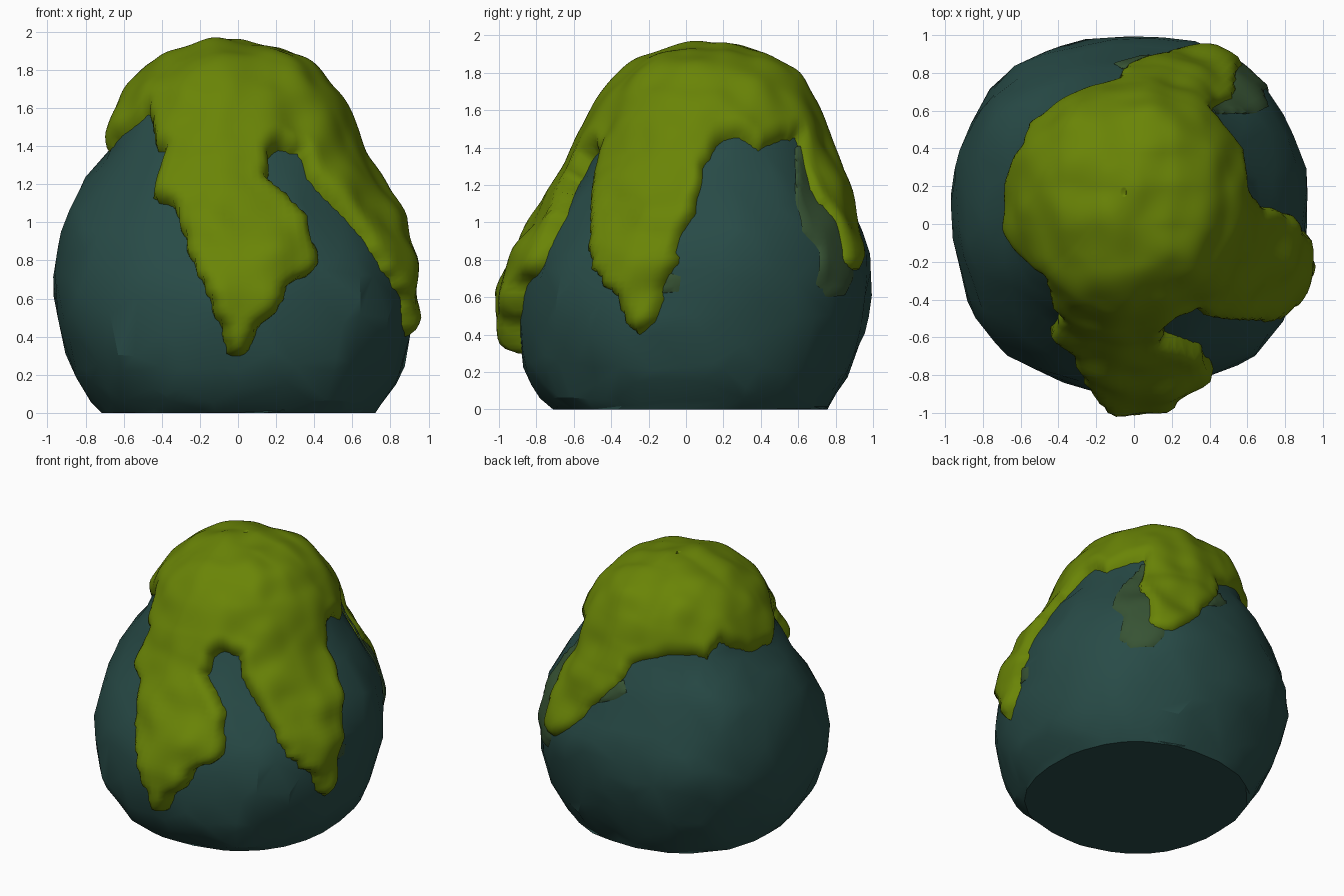
import bpy, bmesh, math
from mathutils import Vector, noise

cube = bpy.data.objects.get("Cube")
if cube:
    bpy.data.objects.remove(cube, do_unlink=True)


def material(name, rgb):
    m = bpy.data.materials.new(name)
    m.use_nodes = True
    m.diffuse_color = (*rgb, 1)
    bsdf = m.node_tree.nodes["Principled BSDF"]
    bsdf.inputs["Base Color"].default_value = (*rgb, 1)
    bsdf.inputs["Roughness"].default_value = 0.9
    return m


STONE = material("slate teal stone", (0.021, 0.07, 0.063))
MOSS = material("moss green", (0.143, 0.232, 0.002))
STAIN = material("faded moss", (0.038, 0.086, 0.034))

# Boulder profile: height, then reach to -x, +x, -y, +y
PROFILE = [
    (0, .72, .72, .71, .76), (.06, .77, .77, .77, .8), (.3, .9, .88, .88, .91),
    (.72, .96, .92, .86, 1), (1.15, .85, .75, .6, .86), (1.4, .68, .6, .49, .75),
    (1.65, .56, .48, .38, .64), (1.81, .4, .31, .23, .49), (1.885, .18, .06, -.02, .31),
    (1.9, .06, -.04, -.15, .18)]
TOP = len(PROFILE) - 1


def profile(t):
    """Catmull-Rom blend of the profile rows."""
    i = min(int(t), TOP - 1)
    f = t - i
    a, b, c, d = (PROFILE[min(max(k, 0), TOP)] for k in range(i - 1, i + 3))
    if i == 0:
        return [q + (r - q) * f for q, r in zip(b, c)]
    return [q + f / 2 * (r - p + f * (2 * p - 5 * q + 4 * r - s + f * (3 * (q - r) + s - p)))
            for p, q, r, s in zip(a, b, c, d)]


def surface(t, deg):
    """Boulder point; 0 degrees is the front, 90 is +x. Returns point and outward direction."""
    z, left, right, front, back = profile(t)
    a = math.radians(deg)
    s, c = math.sin(a), -math.cos(a)
    k = (abs(s) ** 2.25 + abs(c) ** 2.25) ** (-1 / 2.25)
    p = Vector(((right - left) / 2 + k * s * (right + left) / 2,
                (back - front) / 2 + k * c * (back + front) / 2, z))
    out = Vector((p.x, p.y - .1, max(0, z - .7) * .8)).normalized()
    if 0 < t < TOP:
        p += out * (.02 * noise.noise(p * 2.6) + .026 * noise.noise(p * 5.5))
    p.z = max(p.z, 0)
    return p, out


def finish(name, bm, mat, angle, ratio=1.0):
    bmesh.ops.recalc_face_normals(bm, faces=bm.faces)
    me = bpy.data.meshes.new(name)
    bm.to_mesh(me)
    bm.free()
    me.materials.append(mat)
    ob = bpy.data.objects.new(name, me)
    bpy.context.collection.objects.link(ob)
    bpy.ops.object.select_all(action='DESELECT')
    ob.select_set(True)
    bpy.context.view_layer.objects.active = ob
    if ratio < 1:
        mod = ob.modifiers.new("chisel", 'DECIMATE')
        mod.ratio = ratio
        bpy.ops.object.modifier_apply(modifier=mod.name)
    bpy.ops.object.shade_smooth_by_angle(angle=math.radians(angle))
    return ob


def skin(bm, rings, keep=lambda i, j: True):
    """Join closed rings of vertices with quads where keep allows."""
    n = len(rings[0])
    for i in range(len(rings) - 1):
        for j in range(n):
            if keep(i, j):
                k = (j + 1) % n
                bm.faces.new((rings[i][j], rings[i][k], rings[i + 1][k], rings[i + 1][j]))


# Boulder
bm = bmesh.new()
rings = [[bm.verts.new(surface(i / 4, j * 360 / 52)[0]) for j in range(52)]
         for i in range(TOP * 4 + 1)]
skin(bm, rings)
bm.faces.new(rings[0])
bm.faces.new(rings[-1])
finish("boulder", bm, STONE, 20, 0.28)


def refine(points, rough):
    """Subdivide an outline and roughen it slightly."""
    result = []
    for (a, z), (b, w) in zip(points, points[1:]):
        for k in range(3):
            d, h = a + (b - a) * k / 3, z + (w - z) * k / 3
            v = Vector((d * .2, h * 14, 0))
            result.append((d + rough * 70 * noise.noise(v), h + rough * noise.noise(v + Vector((7, 3, 1)))))
    return result + [points[-1]]


def nearest(edges, d, z, scale=.0145):
    """Closest point on the outline and its distance along the surface."""
    best = (9, d, z)
    for (a, p), (b, q) in edges:
        ex, ez = (b - a) * scale, q - p
        ux, uz = (d - a) * scale, z - p
        f = min(1, max(0, (ux * ex + uz * ez) / (ex * ex + ez * ez + 1e-9)))
        dist = math.hypot(ux - f * ex, uz - f * ez)
        if dist < best[0]:
            best = (dist, a + f * (b - a), p + f * (q - p))
    return best


def inside(edges, d, z):
    hits = 0
    for (a, p), (b, q) in edges:
        if (a <= d) != (b <= d) and p + (q - p) * (d - a) / (b - a) < z:
            hits += 1
    return hits % 2 == 1


def t_at(z):
    lo, hi = 0, TOP
    for _ in range(20):
        mid = (lo + hi) / 2
        lo, hi = (mid, hi) if profile(mid)[0] < z else (lo, mid)
    return lo


def cover(name, points, mat, height, cols=150, step=14):
    """Layer over the boulder, trimmed to an outline in (degrees, height)."""
    edges = list(zip(points, points[1:]))
    bm = bmesh.new()
    rows, flags = [], []
    for i in range(step + 8, TOP * step + 1):
        row, flag = [], []
        t = i / step
        z = profile(t)[0]
        for j in range(cols):
            d = -46 + (j + .5) * 360 / cols
            is_in = inside(edges, d, z)
            dist, nd, nz = nearest(edges, d, z) if z < 1.75 else (9, d, z)
            if is_in:
                p, out = surface(t, d)
                p += out * height(p, d, dist)
            elif dist < .12:
                p, out = surface(t_at(nz), nd)
                p += out * height(p, nd, 0)
            else:
                p, out = surface(t, d)
            row.append(bm.verts.new(p))
            flag.append(is_in)
        rows.append(row)
        flags.append(flag)
    skin(bm, rows, lambda i, j: any(flags[a][b % cols] for a in (i, i + 1) for b in (j, j + 1)))
    if all(flags[-1]):
        bm.faces.new(rows[-1])
    bmesh.ops.delete(bm, geom=[v for v in bm.verts if not v.link_faces], context='VERTS')
    return finish(name, bm, mat, 60)


def moss_height(p, d, dist):
    """Thick on the front tongue, thin on the back one, rounded at the rim."""
    front = math.exp(-(d / 30) ** 2) * min(1, max(0, (1.9 - p.z) * 2))
    back = math.exp(-((d - 168) / 26) ** 2) * min(1, max(0, (1.6 - p.z) * 3))
    thick = .06 + .055 * front - .028 * back + .016 * noise.noise(p * 5)
    f = min(1, dist / .075)
    return -.03 + (thick + .03) * math.sqrt(f * (2 - f))


# Moss cap with hanging tongues at the front, the +x side and the back
EDGE = [
    (-46, 1.57), (-41, 1.5), (-37, 1.42), (-30, 1.36), (-28, 1.25), (-28, 1.13), (-19, 1.05),
    (-17, .9), (-12, .72), (-8, .58), (-5, .45), (-3, .33), (2, .29), (5, .35), (8, .46),
    (13, .53), (17, .66), (27, .75), (28, .86), (26, 1.03), (20, 1.15), (15, 1.21), (19, 1.38),
    (32, 1.36), (31, 1.22), (44, .98), (51, .8), (59, .65), (65, .57), (68, .45), (74, .4),
    (79, .47), (80, .65), (82, .8), (83, .95), (86, 1.1), (87, 1.3), (96, 1.42), (104, 1.45),
    (114, 1.38), (125, 1.43), (137, 1.44), (135, 1.17), (140, 1), (142, .79), (147, .72),
    (154, .75), (163, .9), (171, 1.08), (179, 1.2), (183, 1.36), (206, 1.47), (232, 1.44),
    (242, 1.52), (262, 1.4), (285, 1.37), (296, 1.45), (314, 1.57)]
outline = refine(EDGE, .03)
outline[0] = EDGE[0]
cover("moss_cap", outline, MOSS, moss_height)


def stain(name, points):
    cover(name, points + points[:1], STAIN, lambda p, d, dist: .016 if dist else .004)


# Faded stains on the stone beside the back and +x tongues
stain("large_stain", [(128, 1.2), (126, 1.1), (126, .95), (132, .86), (131, .67), (136, .6),
                      (145, .61), (149, .7), (148, .9), (140, 1.4), (135, 1.4)])
stain("side_stain", [(78, .62), (84, .63), (84, .71), (78, .74)])
stain("back_stain", [(170, 1.07), (179, 1.13), (184, 1.19), (181, 1.26), (174, 1.2)])
